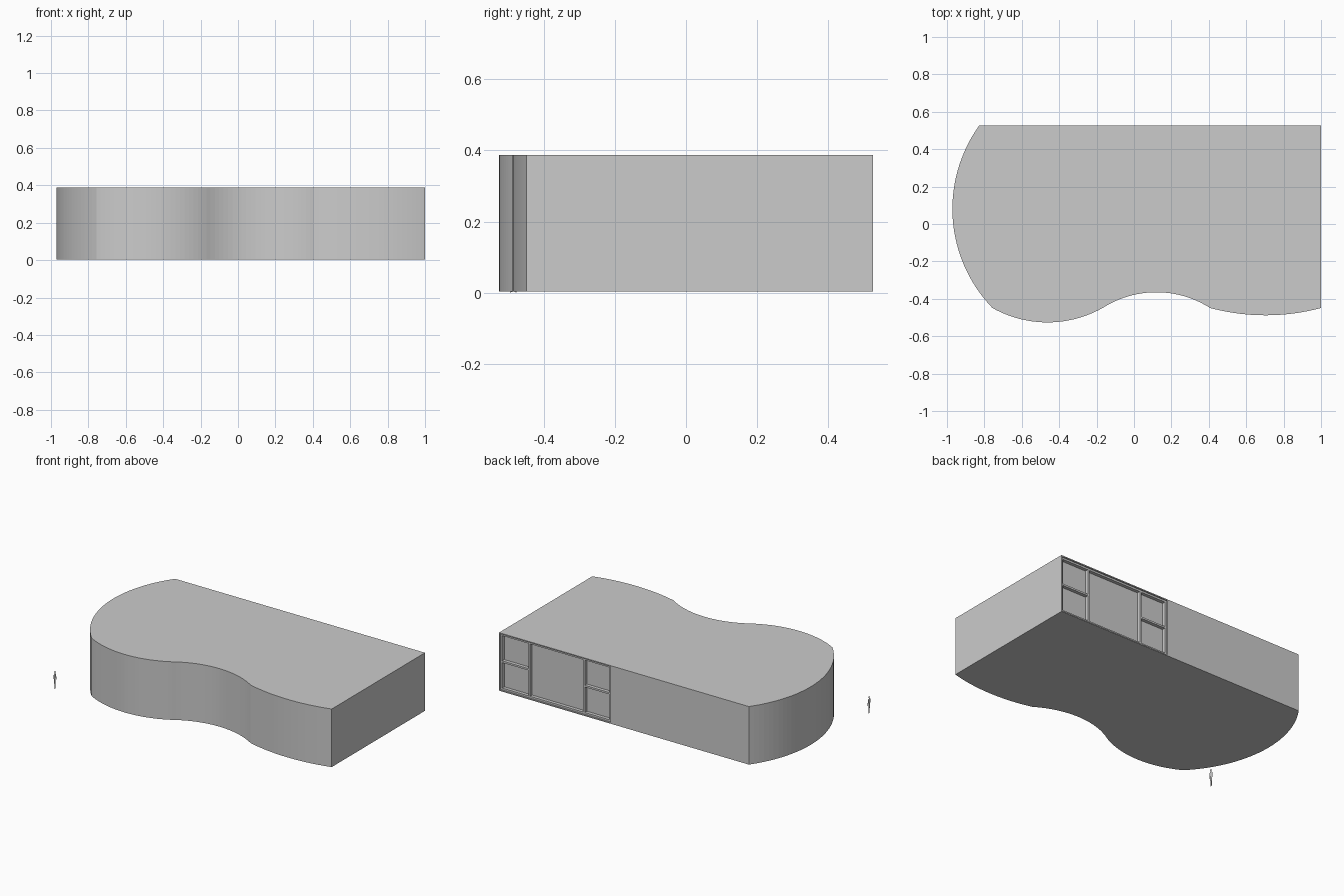
import bpy, bmesh, math
from mathutils import Vector

if "Cube" in bpy.data.objects:
    bpy.data.objects.remove(bpy.data.objects["Cube"])

Z0, Z1, BACK = 0.003, 0.387, 0.526


def make_object(name, bm):
    bmesh.ops.recalc_face_normals(bm, faces=bm.faces)
    mesh = bpy.data.meshes.new(name)
    bm.to_mesh(mesh)
    bm.free()
    ob = bpy.data.objects.new(name, mesh)
    bpy.context.collection.objects.link(ob)
    return ob


def arc(a, m, b, n):
    """Points on the circle through a, m, b (last point left out)."""
    a, m, b = Vector(a), Vector(m), Vector(b)
    d = 2 * (a.x * (m.y - b.y) + m.x * (b.y - a.y) + b.x * (a.y - m.y))
    A, M, B = a.dot(a), m.dot(m), b.dot(b)
    c = Vector(((A * (m.y - b.y) + M * (b.y - a.y) + B * (a.y - m.y)) / d,
                (A * (b.x - m.x) + M * (a.x - b.x) + B * (m.x - a.x)) / d))
    r = (a - c).length
    start = math.atan2(a.y - c.y, a.x - c.x)
    sweep = (math.atan2(b.y - c.y, b.x - c.x) - start + math.pi) % math.tau - math.pi
    return [(c.x + r * math.cos(start + sweep * i / n),
             c.y + r * math.sin(start + sweep * i / n)) for i in range(n)]


def add_box(bm, x0, x1, y0, y1, z0, z1):
    verts = bmesh.ops.create_cube(bm, size=1)["verts"]
    for v in verts:
        v.co = (x0 if v.co.x < 0 else x1, y0 if v.co.y < 0 else y1,
                z0 if v.co.z < 0 else z1)


# Building block: straight back and right, four arcs along left and front
outline = arc((-0.828, BACK), (-0.971, 0.08), (-0.757, -0.449), 32)
outline += arc((-0.757, -0.449), (-0.465, -0.526), (-0.168, -0.449), 24)
outline += arc((-0.168, -0.449), (0.115, -0.365), (0.407, -0.449), 24)
outline += arc((0.407, -0.449), (0.70, -0.488), (1.0, -0.449), 24)
outline += [(1.0, -0.449), (1.0, BACK)]
bm = bmesh.new()
base = bm.faces.new([bm.verts.new((x, y, Z0)) for x, y in outline])
top = bmesh.ops.extrude_face_region(bm, geom=[base], use_keep_orig=True)
bmesh.ops.translate(bm, vec=(0, 0, Z1 - Z0),
                    verts=[g for g in top["geom"] if isinstance(g, bmesh.types.BMVert)])
building = make_object("building", bm)

# Window opening cut into the back wall
X0, X1, W0, W1 = 0.184, 0.994, 0.010, 0.380
bm = bmesh.new()
add_box(bm, X0, X1, BACK - 0.03, BACK + 0.1, W0, W1)
cutter = make_object("window_cutter", bm)
cutter.hide_render = True
cutter.hide_set(True)
cut = building.modifiers.new("window_opening", 'BOOLEAN')
cut.operation, cut.solver, cut.object = 'DIFFERENCE', 'EXACT', cutter

# Window frame: perimeter, two mullions, a transom in each side bay
bm = bmesh.new()
T, F0, F1 = 0.012, BACK - 0.031, BACK - 0.008
for x in (X0, 0.378, 0.778, X1 - T):
    add_box(bm, x, x + T, F0, F1, W0, W1)
for z in (W0, W1 - T):
    add_box(bm, X0, X1, F0, F1, z, z + T)
for a, b in ((X0, 0.384), (0.784, X1)):
    add_box(bm, a, b, F0, F1, 0.190, 0.202)
make_object("window_frame", bm)

# Flat standing figure for scale, seen side-on from the front
half = [(0, 0.050), (0.003, 0.002), (0.009, 0.0), (0.009, 0.004), (0.0085, 0.055),
        (0.010, 0.078), (0.0135, 0.055), (0.0165, 0.057), (0.013, 0.092),
        (0.009, 0.097), (0.0025, 0.099), (0.0025, 0.102), (0.006, 0.106),
        (0.006, 0.112), (0.003, 0.117), (0, 0.117)]
pts = half + [(-y, z) for y, z in half[-2:0:-1]]
bm = bmesh.new()
bm.faces.new([bm.verts.new((-1.0, y - 0.486, z)) for y, z in pts])
make_object("scale_figure", bm)
